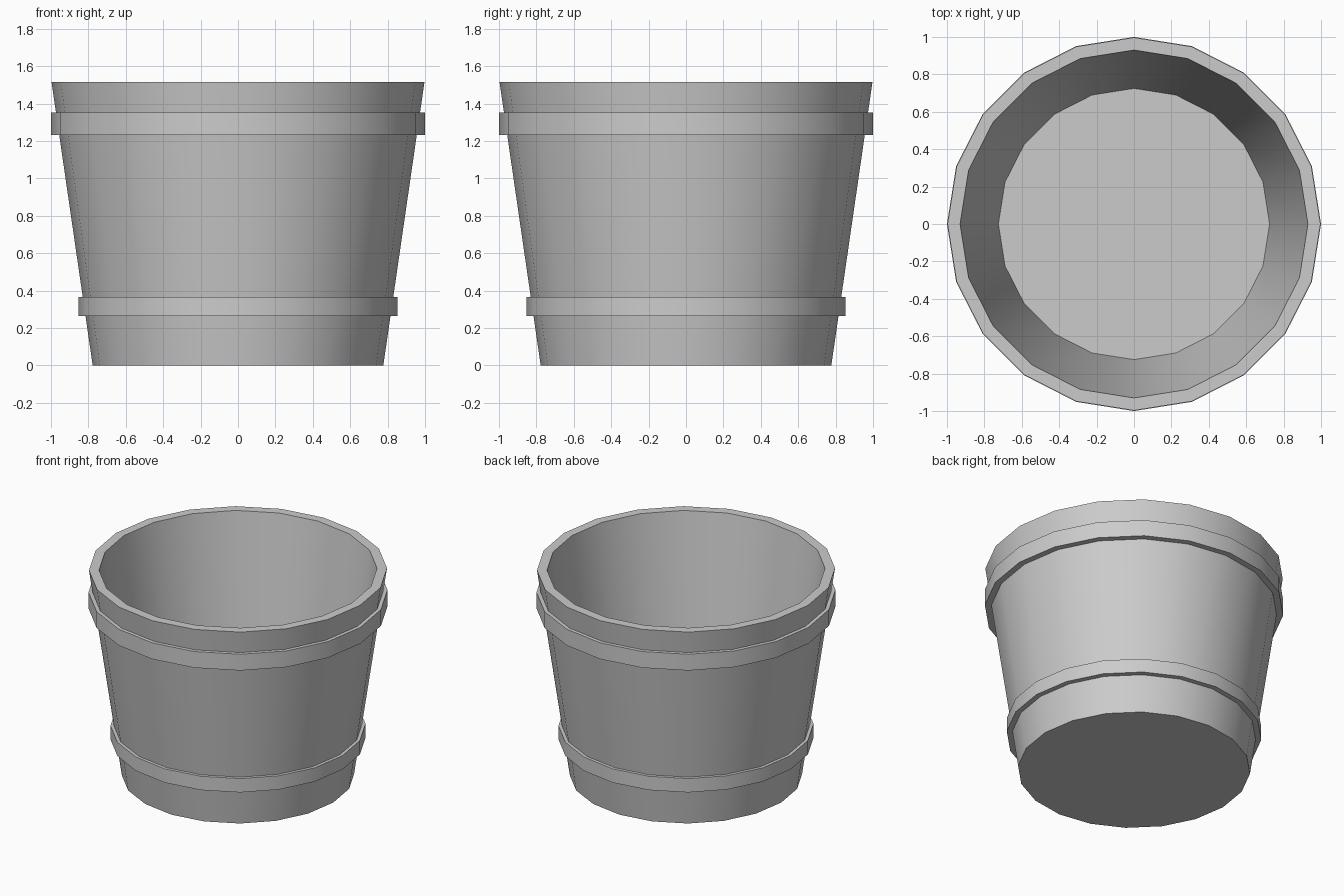
import bpy, bmesh, math

if "Cube" in bpy.data.objects:
    bpy.data.objects.remove(bpy.data.objects["Cube"])

SIDES = 20


def lathe(name, profile, closed):
    """Revolve an (r, z) profile; open ends are capped with flat polygons."""
    bm = bmesh.new()
    rings = []
    for r, z in profile:
        rings.append([bm.verts.new((r * math.cos(2 * math.pi * i / SIDES),
                                    r * math.sin(2 * math.pi * i / SIDES), z))
                      for i in range(SIDES)])
    pairs = list(zip(rings, rings[1:]))
    if closed:
        pairs.append((rings[-1], rings[0]))
    else:
        bm.faces.new(rings[0])
        bm.faces.new(rings[-1])
    for a, b in pairs:
        for i in range(SIDES):
            j = (i + 1) % SIDES
            bm.faces.new((a[i], a[j], b[j], b[i]))
    bmesh.ops.recalc_face_normals(bm, faces=bm.faces)
    mesh = bpy.data.meshes.new(name)
    bm.to_mesh(mesh)
    bm.free()
    ob = bpy.data.objects.new(name, mesh)
    bpy.context.collection.objects.link(ob)
    # smooth sides, crisp rims
    bpy.ops.object.select_all(action='DESELECT')
    ob.select_set(True)
    bpy.context.view_layer.objects.active = ob
    bpy.ops.object.shade_smooth_by_angle(angle=math.radians(30))
    return ob


# Tapered hollow tub: underside, outer wall, rim, inner wall, floor
lathe("bucket_body", [(0.777, 0), (0.997, 1.515), (0.93, 1.515), (0.725, 0.10)], False)

# Two straight hoops around the tub, inner edge sunk into the wall
for name, r_in, r_out, z0, z1 in (("lower_hoop", 0.80, 0.853, 0.265, 0.367),
                                  ("upper_hoop", 0.94, 1.0, 1.233, 1.353)):
    lathe(name, [(r_in, z0), (r_out, z0), (r_out, z1), (r_in, z1)], True)
